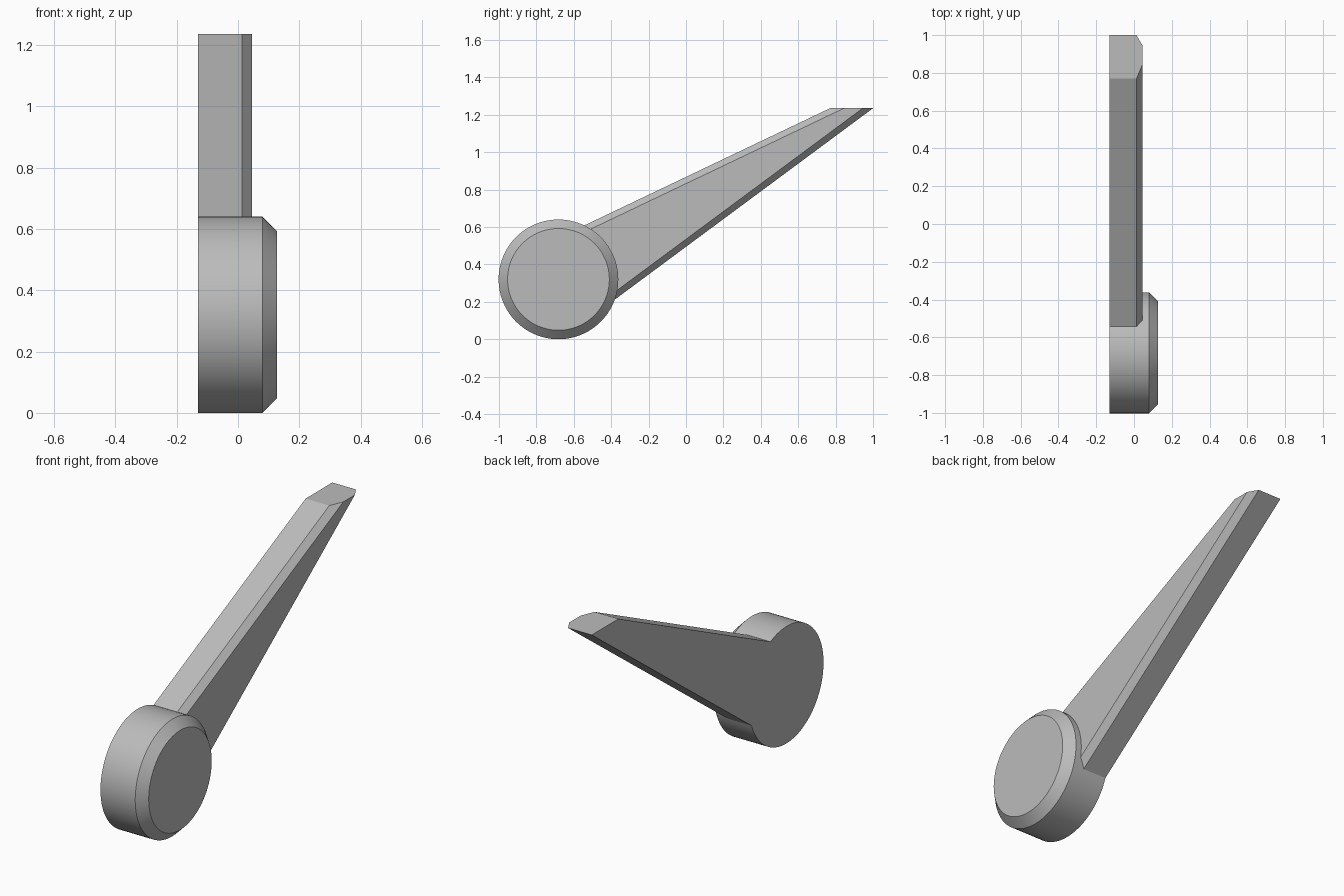
import bpy, bmesh, math

cube = bpy.data.objects.get("Cube")
if cube:
    bpy.data.objects.remove(cube, do_unlink=True)

# Single plain grey
grey = bpy.data.materials.new("plain grey")
grey.use_nodes = True
colour = (0.5, 0.5, 0.5, 1)
grey.diffuse_color = colour
grey.node_tree.nodes["Principled BSDF"].inputs["Base Color"].default_value = colour


def loft(name, sections):
    """Solid through matching rings, each given as (x, [(y, z), ...])."""
    bm = bmesh.new()
    rings = [[bm.verts.new((x, y, z)) for y, z in ring] for x, ring in sections]
    for a, b in zip(rings, rings[1:]):
        for i in range(len(a)):
            j = (i + 1) % len(a)
            bm.faces.new((a[i], a[j], b[j], b[i]))
    bm.faces.new(rings[0][::-1])
    bm.faces.new(rings[-1])
    bmesh.ops.recalc_face_normals(bm, faces=bm.faces)
    mesh = bpy.data.meshes.new(name)
    bm.to_mesh(mesh)
    bm.free()
    mesh.materials.append(grey)
    obj = bpy.data.objects.new(name, mesh)
    bpy.context.collection.objects.link(obj)
    return obj


def circle(radius, count=96):
    angles = [2 * math.pi * i / count for i in range(count)]
    return [(-0.682 + radius * math.cos(a), 0.32 + radius * math.sin(a)) for a in angles]


def arm_outline(top_y, bottom_y):
    """Tapered outline, cut level at the tip; its root lies inside the hub."""
    tip, root_top, root_bottom = 1.235, -0.6, -0.5
    return [(root_bottom, tip - 0.741 * (bottom_y - root_bottom)), (bottom_y, tip),
            (top_y, tip), (root_top, tip - 0.477 * (top_y - root_top))]


# Round hub with one chamfered rim
hub = loft("hub_and_arm", [(-0.13, circle(0.32)), (0.08, circle(0.32)), (0.128, circle(0.272))])

# Tapered arm with chamfered long edges
wide, narrow = arm_outline(0.77, 1.0), arm_outline(0.845, 0.945)
arm = loft("arm", [(-0.13, wide), (0.013, wide), (0.045, narrow)])

# Join the arm to the hub as one solid
bpy.ops.object.select_all(action="DESELECT")
bpy.context.view_layer.objects.active = hub
hub.select_set(True)
union = hub.modifiers.new("join arm", "BOOLEAN")
union.operation = "UNION"
union.solver = "EXACT"
union.object = arm
bpy.ops.object.modifier_apply(modifier=union.name)
bpy.data.objects.remove(arm, do_unlink=True)
bpy.ops.object.shade_smooth_by_angle(angle=math.radians(20))
